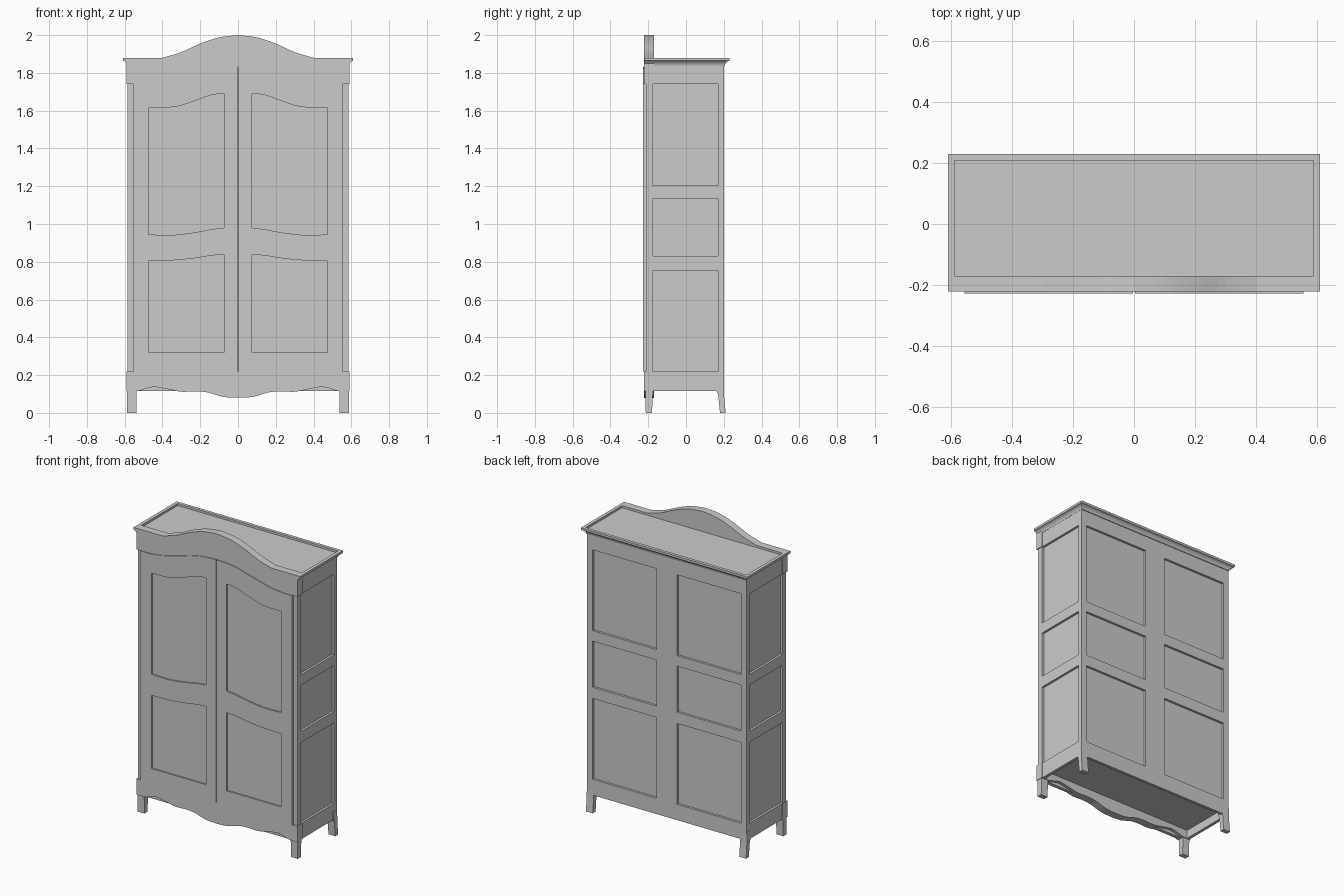
import bpy, bmesh
from mathutils import Vector

if "Cube" in bpy.data.objects:
    bpy.data.objects.remove(bpy.data.objects["Cube"])


def finish(name, bm):
    bmesh.ops.recalc_face_normals(bm, faces=bm.faces[:])
    me = bpy.data.meshes.new(name)
    bm.to_mesh(me)
    bm.free()
    ob = bpy.data.objects.new(name, me)
    bpy.context.collection.objects.link(ob)
    return ob


def loft(name, rings, bm=None):
    """Stack of rectangles (x0, x1, y0, y1, z) joined into a closed solid."""
    own = bm is None
    bm = bm or bmesh.new()
    loops = [[bm.verts.new(p) for p in ((a, c, z), (b, c, z), (b, d, z), (a, d, z))]
             for a, b, c, d, z in rings]
    for lo, hi in zip(loops, loops[1:]):
        for i in range(4):
            j = (i + 1) % 4
            bm.faces.new((lo[i], lo[j], hi[j], hi[i]))
    bm.faces.new(loops[0][::-1])
    bm.faces.new(loops[-1])
    return finish(name, bm) if own else None


def box(bm, x, y, z):
    loft("", [(*sorted(x), *y, z[0]), (*sorted(x), *y, z[1])], bm)


def prism(name, pts, y0, y1, bm=None):
    """Profile in x/z pushed through from y0 to y1."""
    own = bm is None
    bm = bm or bmesh.new()
    a = [bm.verts.new((x, y0, z)) for x, z in pts]
    b = [bm.verts.new((x, y1, z)) for x, z in pts]
    bm.faces.new(a)
    bm.faces.new(b[::-1])
    for i in range(len(a)):
        j = (i + 1) % len(a)
        bm.faces.new((a[i], b[i], b[j], a[j]))
    return finish(name, bm) if own else None


def curve(pts, n=4):
    """Smooth curve through the given points."""
    p = [Vector(q) for q in [pts[0], *pts, pts[-1]]]
    out = []
    for a, b, c, d in zip(p, p[1:], p[2:], p[3:]):
        for k in range(n):
            t = k / n
            q = 0.5 * (2 * b + (c - a) * t + (2 * a - 5 * b + 4 * c - d) * t * t
                       + (3 * b - a - 3 * c + d) * t ** 3)
            out.append((q.x, q.y))
    return out + [tuple(pts[-1])]


def both(half):
    """Mirror a half profile that starts at x = 0; runs left to right."""
    return [(-x, z) for x, z in half[:0:-1]] + half


def cut(ob, bm):
    cutter = finish("cutter", bm)
    cutter.hide_render = True
    mod = ob.modifiers.new("cut", 'BOOLEAN')
    mod.operation, mod.solver, mod.object = 'DIFFERENCE', 'EXACT', cutter
    bpy.context.view_layer.objects.active = ob
    bpy.ops.object.modifier_apply(modifier=mod.name)
    bpy.data.objects.remove(cutter)


FRONT, BOARD_BACK = -0.222, -0.17
ROWS = [(0.22, 0.755), (0.83, 1.135), (1.205, 1.74)]

# carcass with sunken side and back panels and a hollow underside
body = loft("carcass", [(-0.585, 0.585, -0.213, 0.2, 0.115), (-0.585, 0.585, -0.213, 0.2, 1.85)])
bm = bmesh.new()
for z in ROWS:
    for s in (-1, 1):
        box(bm, (s * 0.57, s * 0.65), (-0.175, 0.17), z)
        box(bm, (s * 0.075, s * 0.545), (0.185, 0.25), z)
box(bm, (-0.565, 0.565), (-0.19, 0.182), (0.05, 0.17))
cut(body, bm)

# cornice around sides and back, with a shallow tray on top
STEPS = [(0.0, 1.838), (0.004, 1.85), (0.012, 1.86), (0.024, 1.865), (0.024, 1.88)]
cornice = loft("cornice", [(-0.586 - o, 0.586 + o, FRONT + 0.001, 0.205 + o, z) for o, z in STEPS])
bm = bmesh.new()
box(bm, (-0.588, 0.588), (BOARD_BACK, 0.208), (1.866, 1.95))
cut(cornice, bm)

# arched crown board, its lower edge following the door tops
crown = curve([(0, 2.0), (0.1, 1.988), (0.2, 1.955), (0.3, 1.91), (0.4, 1.88)])
arch = curve([(0, 1.83), (0.12, 1.822), (0.25, 1.79), (0.38, 1.755), (0.47, 1.742), (0.555, 1.74)])
prism("crown_board", both(crown + [(0.59, 1.88)]) + both(arch + [(0.59, 1.74)])[::-1],
      FRONT, BOARD_BACK)

# scalloped apron
wave = curve([(0, 0.08), (0.08, 0.085), (0.16, 0.108), (0.23, 0.114), (0.3, 0.112),
              (0.38, 0.127), (0.45, 0.137), (0.52, 0.118)])
prism("apron", both(wave + [(0.535, 0.115), (0.59, 0.115)]) + [(0.59, 0.22), (-0.59, 0.22)],
      FRONT, BOARD_BACK)

# doors with curved sunken panels
top_hi = curve([(0.075, 1.69), (0.14, 1.683), (0.22, 1.655), (0.31, 1.625), (0.39, 1.616), (0.475, 1.615)])
top_lo = curve([(0.075, 0.98), (0.14, 0.972), (0.22, 0.957), (0.31, 0.945), (0.38, 0.941), (0.475, 0.945)])
low_hi = curve([(0.075, 0.838), (0.14, 0.833), (0.22, 0.82), (0.31, 0.81), (0.39, 0.806), (0.475, 0.805)])
low_lo = [(0.075, 0.32), (0.475, 0.32)]
for side, s in (("left", -1), ("right", 1)):
    outline = [(0.003, 0.22), (0.003, 1.83)] + arch[1:] + [(0.555, 0.22)]
    door = prism(side + "_door", [(s * x, z) for x, z in outline], -0.227, -0.205)
    bm = bmesh.new()
    for hi, lo in ((top_hi, top_lo), (low_hi, low_lo)):
        prism("", [(s * x, z) for x, z in hi + lo[::-1]], -0.26, -0.217, bm)
    cut(door, bm)

# feet: straight tapered in front, kicked back behind
for side, s in (("left", -1), ("right", 1)):
    for end, rings in (("front", [(-0.213, -0.18, 0), (-0.215, -0.175, 0.115), (-0.215, -0.175, 0.172)]),
                       ("back", [(0.18, 0.21, 0), (0.174, 0.204, 0.06), (0.17, 0.201, 0.1),
                                 (0.16, 0.201, 0.118), (0.16, 0.199, 0.172)])):
        loft(f"{side}_{end}_foot",
             [(*sorted((s * 0.537, s * 0.587)), a, b, z) for a, b, z in rings])
